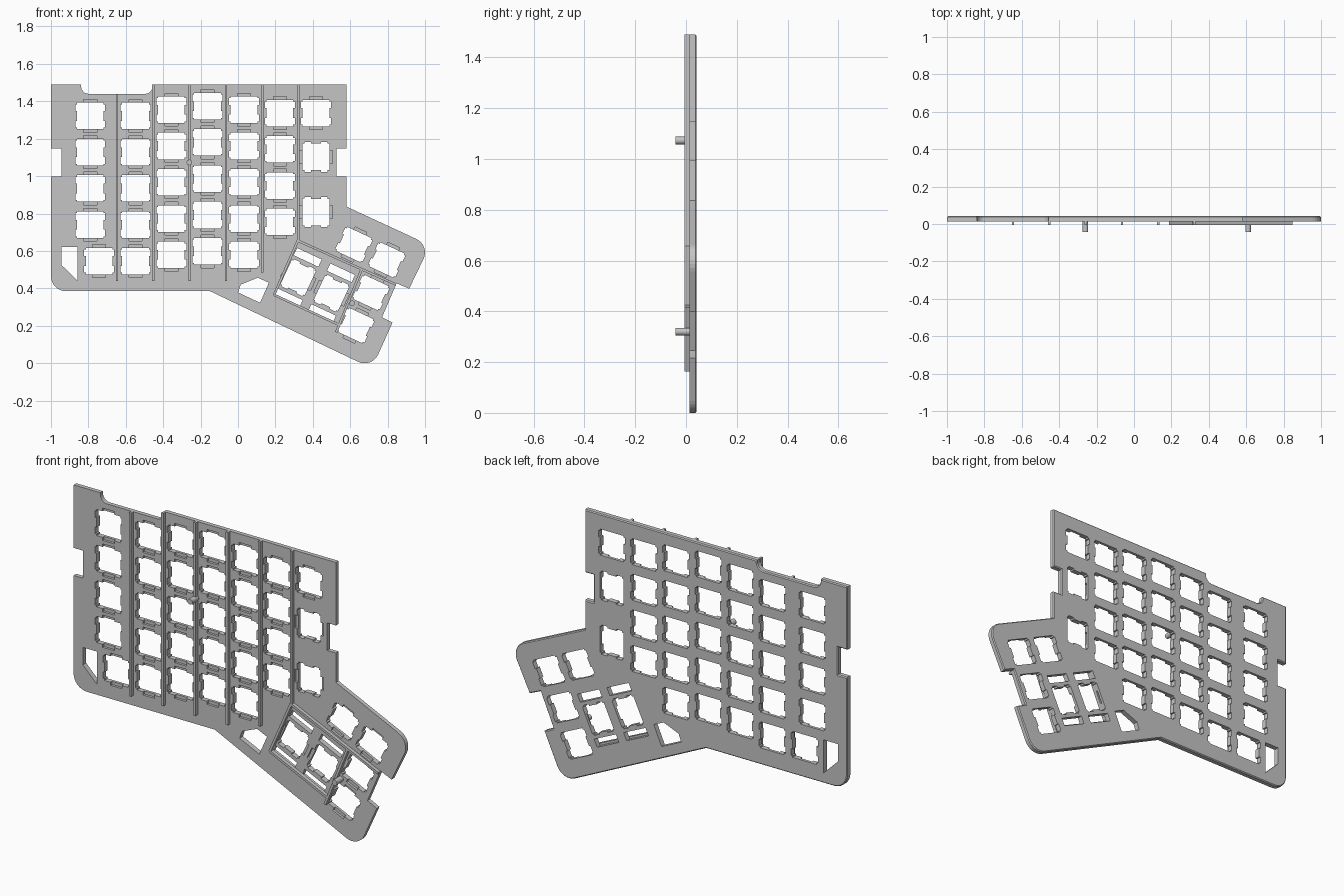
import bpy, bmesh, math
from mathutils import Vector, Matrix

cube = bpy.data.objects.get("Cube")
if cube:
    bpy.data.objects.remove(cube, do_unlink=True)

BACK, FACE, RIB, TIP = 0.042, 0.014, -0.005, -0.042
PITCH = 0.194
TILT = math.radians(-25)
GREY = (0.56, 0.56, 0.56, 1)

grey = bpy.data.materials.new("light grey plastic")
grey.use_nodes = True
grey.diffuse_color = GREY
grey.node_tree.nodes["Principled BSDF"].inputs["Base Color"].default_value = GREY


def make_object(name, bm):
    bmesh.ops.recalc_face_normals(bm, faces=bm.faces)
    mesh = bpy.data.meshes.new(name)
    bm.to_mesh(mesh)
    bm.free()
    mesh.materials.append(grey)
    obj = bpy.data.objects.new(name, mesh)
    bpy.context.collection.objects.link(obj)
    return obj


def prism(bm, points, y0, y1):
    """Extrude an x-z polygon from y0 to y1 and return the far face."""
    face = bm.faces.new([bm.verts.new((x, y0, z)) for x, z in points])
    ext = bmesh.ops.extrude_face_region(bm, geom=[face], use_keep_orig=True)
    verts = [g for g in ext["geom"] if isinstance(g, bmesh.types.BMVert)]
    bmesh.ops.translate(bm, verts=verts, vec=(0, y1 - y0, 0))
    return [g for g in ext["geom"] if isinstance(g, bmesh.types.BMFace)][0]


def fillet(corners, steps=8):
    """Round each corner (x, z, radius) of a polygon."""
    out = []
    for i, (x, z, r) in enumerate(corners):
        p = Vector((x, z))
        if not r:
            out.append(p)
            continue
        a = (Vector(corners[i - 1][:2]) - p).normalized()
        b = (Vector(corners[(i + 1) % len(corners)][:2]) - p).normalized()
        half = a.angle(b) / 2
        centre = p + (a + b).normalized() * r / math.sin(half)
        start = p + a * r / math.tan(half) - centre
        end = p + b * r / math.tan(half) - centre
        sweep = start.angle_signed(end)
        for k in range(steps + 1):
            out.append(centre + Matrix.Rotation(-sweep * k / steps, 2) @ start)
    return out


def place(points, x, z, angle):
    rot = Matrix.Rotation(angle, 2)
    return [rot @ Vector(p) + Vector((x, z)) for p in points]


def box(w, h, cx=0, cz=0):
    return [(cx - w / 2, cz - h / 2), (cx + w / 2, cz - h / 2),
            (cx + w / 2, cz + h / 2), (cx - w / 2, cz + h / 2)]


# Switch opening: a square with two shallow notches on each side
S, N, LO, HI = 0.071, 0.08, 0.026, 0.062
quarter = [(S, LO), (N, LO), (N, HI), (S, HI), (S, S)]
right = [(x, -z) for x, z in reversed(quarter)] + quarter
SWITCH = right + [(-x, -z) for x, z in right]

# Switch positions: x, z, angle
columns = [(-0.79, 1.322, 4), (-0.548, 1.322, 5), (-0.356, 1.355, 5), (-0.163, 1.374, 5),
           (0.032, 1.355, 5), (0.224, 1.337, 4), (0.417, 1.337, 1)]
keys = [(x, top - PITCH * i, 0) for x, top, n in columns for i in range(n)]
keys.append((-0.743, 0.546, 0))
keys += [(0.417, z, math.pi / 2) for z in (1.103, 0.808)]
keys += [(x, z, TILT) for x, z in ((0.62, 0.634), (0.796, 0.552), (0.712, 0.377), (0.63, 0.201))]
wide_keys = [(0.322, 0.457), (0.5, 0.374)]
keys += [(x, z, TILT + math.pi / 2) for x, z in wide_keys]

# Plate outline
side = [(-1, 0.997, 0), (-0.944, 0.997, 0), (-0.944, 1.147, 0), (-1, 1.147, 0)]
outline = side + [
    (-1, 1.49, 0), (-0.84, 1.49, 0), (-0.835, 1.44, 0.04), (-0.457, 1.44, 0.04),
    (-0.457, 1.49, 0), (0.58, 1.49, 0), (0.58, 1.147, 0), (0.527, 1.147, 0),
    (0.527, 0.997, 0), (0.58, 0.997, 0), (0.58, 0.837, 0), (1.027, 0.63, 0.08),
    (0.915, 0.398, 0), (0.848, 0.427, 0), (0.77, 0.245, 0), (0.826, 0.217, 0),
    (0.716, -0.028, 0.08), (-0.15, 0.385, 0), (-1, 0.385, 0.08)]
bm = bmesh.new()
rim = prism(bm, fillet(outline), FACE, BACK)
bmesh.ops.bevel(bm, geom=list(rim.edges), offset=0.005, segments=1, affect='EDGES')
plate = make_object("switch_plate", bm)

# Cutter for everything that goes right through
bm = bmesh.new()
for x, z, a in keys:
    prism(bm, place(SWITCH, x, z, a), -0.1, 0.1)
for x, z in wide_keys:
    for s in (-1, 1):
        prism(bm, place(box(0.145, 0.043, 0, s * 0.12), x, z, TILT), -0.1, 0.1)
prism(bm, [(-0.944, 0.62), (-0.858, 0.62), (-0.858, 0.44), (-0.944, 0.525)], -0.1, 0.1)
prism(bm, [(0.015, 0.42), (0.105, 0.457), (0.165, 0.43), (0.118, 0.323), (0.0, 0.378)], -0.1, 0.1)
through = make_object("opening_cutter", bm)

# Cutter for the blind clip pockets above and below each switch
bm = bmesh.new()
for x, z, a in keys:
    prism(bm, place(box(0.07, 0.176), x, z, a), -0.1, FACE + 0.013)
pockets = make_object("clip_pocket_cutter", bm)

bpy.context.view_layer.objects.active = plate
for cutter in (through, pockets):
    cutter.hide_render = True
    mod = plate.modifiers.new("cut", 'BOOLEAN')
    mod.operation = 'DIFFERENCE'
    mod.solver = 'EXACT'
    mod.object = cutter
    bpy.ops.object.modifier_apply(modifier=mod.name)
    bpy.data.objects.remove(cutter, do_unlink=True)


# Stiffening ribs
def rib(name, a, b, width=0.013):
    a, b = Vector(a), Vector(b)
    d = b - a
    bm = bmesh.new()
    mid = (a + b) / 2
    prism(bm, place(box(d.length, width), mid.x, mid.y, math.atan2(d.y, d.x)), RIB, FACE + 0.002)
    make_object(name, bm)


uprights = [(-0.647, 1.44, 0.44), (-0.453, 1.49, 0.44), (-0.258, 1.49, 0.44),
            (-0.064, 1.49, 0.44), (0.13, 1.49, 0.485), (0.322, 1.49, 0.655)]
for i, (x, top, low) in enumerate(uprights):
    rib(f"upright_rib_{i + 1}", (x, top), (x, low))
rib("thumb_top_rib", (0.32, 0.655), (0.845, 0.42))
rib("thumb_left_rib", (0.32, 0.655), (0.193, 0.365))
rib("thumb_lower_rib", (0.193, 0.365), (0.54, 0.205))
rib("thumb_right_rib", (0.66, 0.5), (0.525, 0.165))

# Support posts
for name, x, z in (("upper_post", -0.26, 1.073), ("thumb_post", 0.61, 0.32)):
    bm = bmesh.new()
    prism(bm, [(x + 0.015 * math.cos(t * math.tau / 20), z + 0.015 * math.sin(t * math.tau / 20))
               for t in range(20)], TIP, FACE + 0.002)
    post = make_object(name, bm)
    bpy.ops.object.select_all(action='DESELECT')
    post.select_set(True)
    bpy.context.view_layer.objects.active = post
    bpy.ops.object.shade_smooth_by_angle(angle=math.radians(40))
